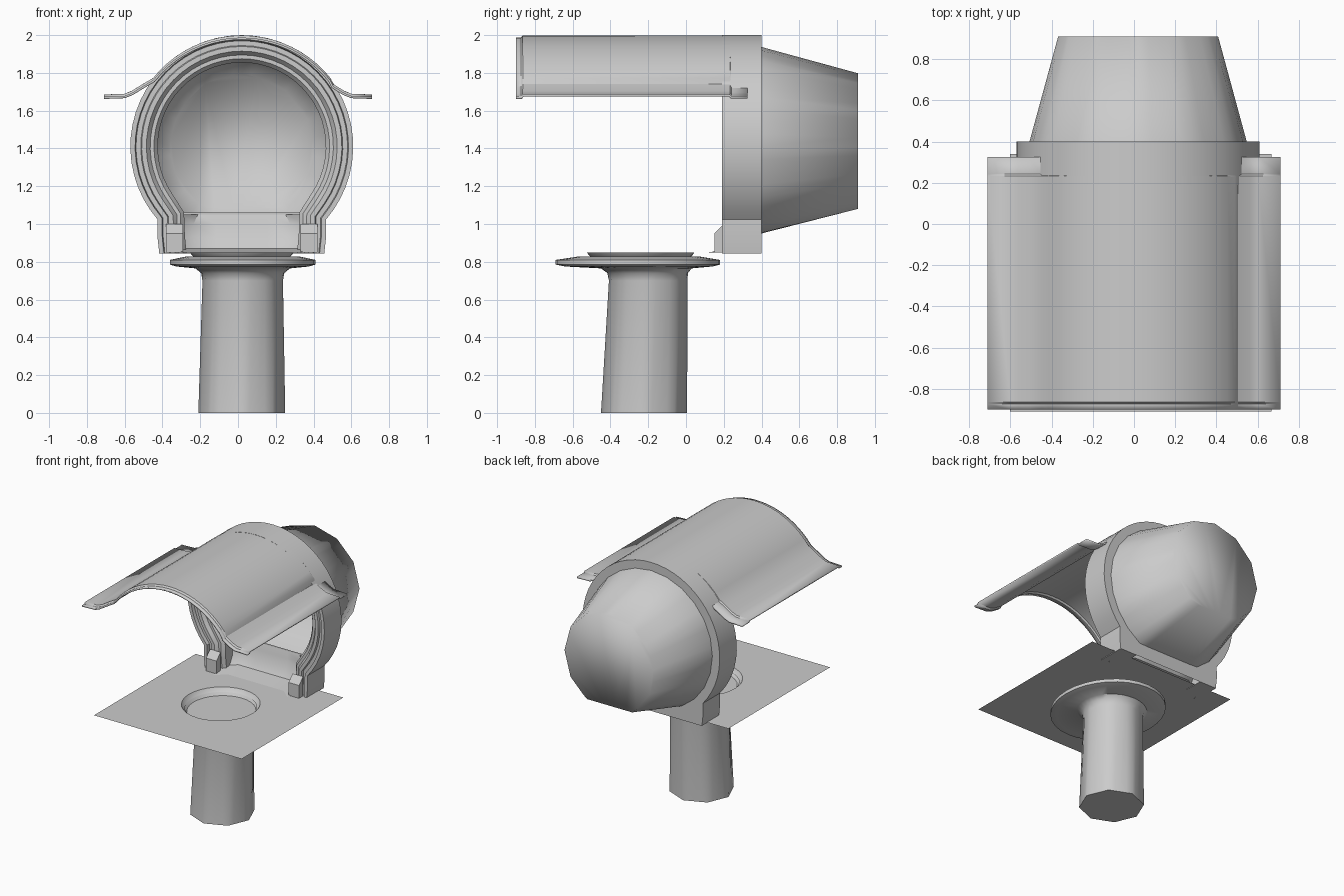
import bpy, bmesh, math
from mathutils import Vector

if "Cube" in bpy.data.objects:
    bpy.data.objects.remove(bpy.data.objects["Cube"])

CX, CZ = 0.02, 1.41   # centre of the round opening


def finish(name, bm, angle=40):
    bmesh.ops.recalc_face_normals(bm, faces=bm.faces[:])
    me = bpy.data.meshes.new(name)
    bm.to_mesh(me)
    bm.free()
    ob = bpy.data.objects.new(name, me)
    bpy.context.collection.objects.link(ob)
    bpy.context.view_layer.objects.active = ob
    ob.select_set(True)
    bpy.ops.object.shade_smooth_by_angle(angle=math.radians(angle))
    ob.select_set(False)
    return ob


def loft(name, rows, closed=True, cap_start=False, cap_end=False, angle=40):
    """Skin a list of equally long point rows."""
    bm = bmesh.new()
    vs = [[bm.verts.new(p) for p in r] for r in rows]
    n = len(rows[0])
    for a, b in zip(vs, vs[1:]):
        for i in range(n if closed else n - 1):
            j = (i + 1) % n
            bm.faces.new((a[i], a[j], b[j], b[i]))
    if cap_start:
        bm.faces.new(vs[0][::-1])
    if cap_end:
        bm.faces.new(vs[-1])
    return finish(name, bm, angle)


def circle(n, corners):
    """n unit-circle points lying on a polygon with fewer corners."""
    k = n // corners
    out = []
    for i in range(n):
        c, t = divmod(i, k)
        a, b = (Vector((math.cos(q * math.tau / corners),
                        math.sin(q * math.tau / corners))) for q in (c, c + 1))
        out.append(a.lerp(b, t / k))
    return out


def flat_ring(cx, cy, z, rx, ry, n=32, corners=32):
    return [(cx + p.x * rx, cy + p.y * ry, z) for p in circle(n, corners)]


# pedestal: faceted column, fillet, round flange and shallow dish
P = [(0.02, -0.222, 0, .23, .228, 8), (.025, -.20, .70, .213, .208, 16),
     (.025, -.203, .74, .22, .213, 32), (.025, -.21, .765, .25, .24, 32),
     (.025, -.25, .775, .35, .39, 32), (.025, -.255, .785, .385, .435, 32),
     (.025, -.255, .81, .385, .435, 32), (.025, -.25, .828, .30, .32, 32),
     (.025, -.245, .828, .265, .275, 32), (.025, -.24, .80, .24, .25, 32)]
loft("pedestal", [flat_ring(x, y, z, rx, ry, 32, c) for x, y, z, rx, ry, c in P],
     cap_start=True, cap_end=True)

# floor plate with a turned-down round hole
square = []
for p in circle(32, 32):
    m = max(abs(p.x), abs(p.y))
    square.append((.033 + p.x / m * .635, -.285 + p.y / m * .625, .85))
loft("floor_plate", [square, flat_ring(CX, -.24, .85, .275, .285),
                     flat_ring(CX, -.24, .835, .265, .275),
                     flat_ring(CX, -.24, .822, .25, .26)])

# horseshoe frame: stepped section swept round the opening
path = [Vector((.437, .845)), Vector((.446, .93))]
a0, a1, steps = -41, 221, 40
for i in range(steps + 1):
    a = math.radians(a0 + (a1 - a0) * i / steps)
    path.append(Vector((.59 * math.cos(a), CZ + .59 * math.sin(a))))
path += [Vector((-p.x, p.y)) for p in (path[1], path[0])]
section = [(.065, .40), (0, .40), (0, .19), (.025, .19), (.03, .215), (.055, .215),
           (.06, .20), (.085, .20), (.105, .225), (.125, .225), (.145, .25), (.145, .40)]
rows = []
for i, p in enumerate(path):
    t = (path[min(i + 1, len(path) - 1)] - path[max(i - 1, 0)]).normalized()
    nrm = Vector((-t.y, t.x))
    if i in (0, len(path) - 1):
        nrm = Vector((-1 if i == 0 else 1, 0))
    rows.append([(CX + (p + nrm * d).x, y, (p + nrm * d).y) for d, y in section])
loft("horseshoe_frame", rows, cap_start=True, cap_end=True, angle=30)

# tapered back shell with a flattened underside
def back_ring(y, r, low, corners):
    return [(CX + p.x * r, y, max(CZ + p.y * r, low)) for p in circle(48, corners)]


loft("back_shell", [back_ring(.40, .527, .95, 24), back_ring(.91, .388, 1.08, 12)],
     cap_end=True, angle=180)

# sill closing the bottom of the opening
S = [(.40, 1.05, .31), (.385, 1.0, .34), (.37, .93, .34), (.33, .87, .33), (.19, .85, .32)]
loft("sill", [[(CX + k * w, y - .07 * max(0, abs(k) - .75) * 4, z)
               for k in (-1, -.75, -.4, 0, .4, .75, 1)] for y, z, w in S],
     closed=False)
loft("sill_back", [[(CX - .43, .40, .845), (CX + .43, .40, .845)],
                   [(CX - .42, .40, 1.06), (CX + .42, .40, 1.06)]], closed=False)

# stepped feet in front of the frame legs
for name, s in (("left_foot", -1), ("right_foot", 1)):
    loft(name, [[(CX + s * x, y, z) for y, z in
                 ((.15, .85), (.15, .95), (.20, 1.0), (.20, .85))] for x in (.31, .40)],
         cap_start=True, cap_end=True)

# arched hood with flared side wings and lowered end borders
half = [(.71, 1.68), (.60, 1.684), (.56, 1.70), (.50, 1.737)]
prof = [Vector(p) for p in half]
for i in range(21):
    a = math.radians(38 + 104 * i / 20)
    prof.append(Vector((CX + .59 * math.cos(a), CZ + .583 * math.sin(a))))
prof += [Vector((-x, z)) for x, z in half[::-1]]
ends = [(-.90, .012), (-.872, .012), (-.862, 0), (.23, 0), (.24, .010), (.325, .010)]
hood = loft("arched_hood", [[(p.x, y, p.y - d) for p in prof] for y, d in ends],
            closed=False, angle=25)
sol = hood.modifiers.new("thickness", "SOLIDIFY")
sol.thickness = .012
sol.offset = 0
